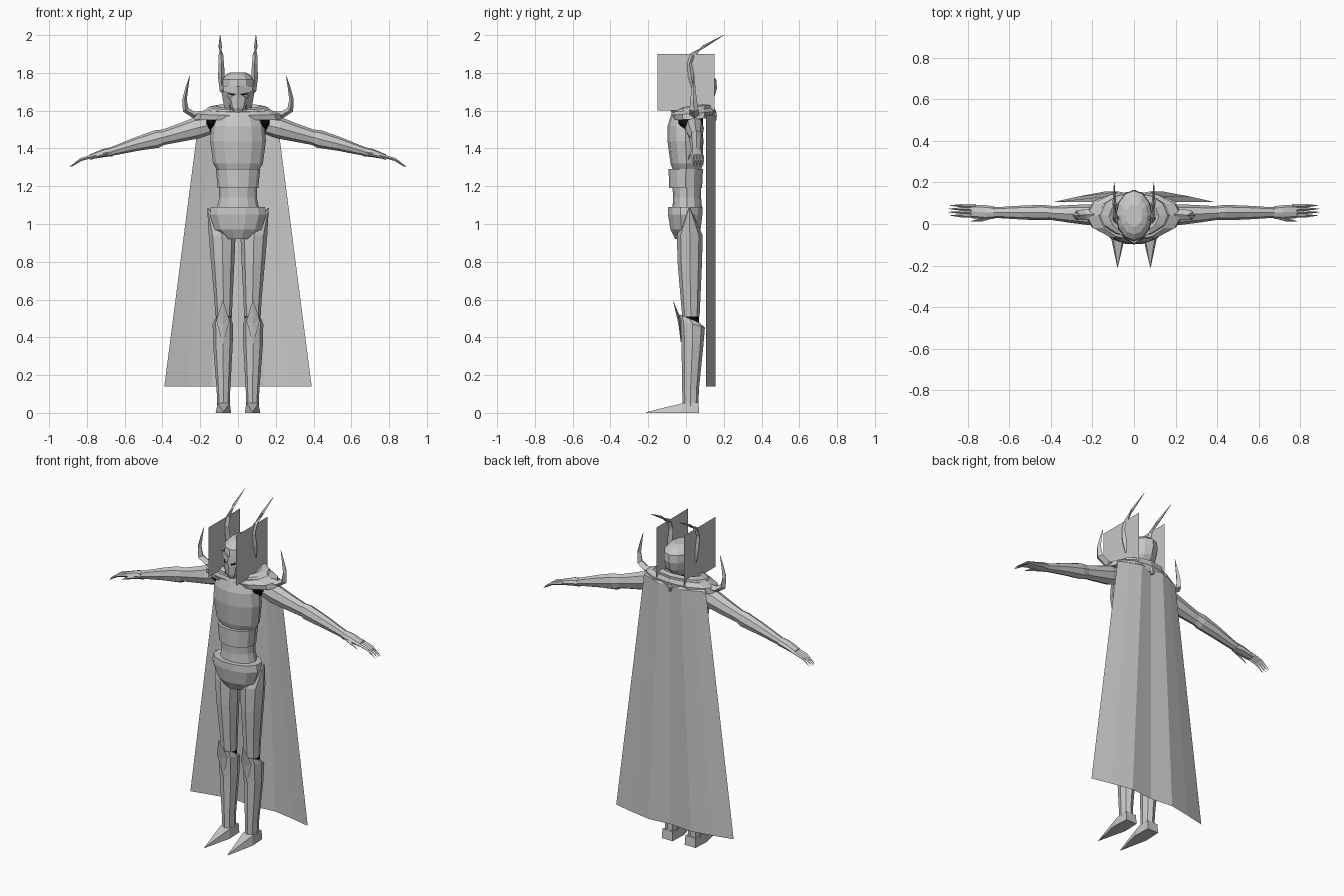
import bpy, bmesh, math
from mathutils import Vector as V


def material(name, c):
    m = bpy.data.materials.new(name)
    m.diffuse_color = (*c, 1)
    return m


GREY = material("armour grey", (0.58, 0.58, 0.58))
BLACK = material("joint black", (0.004, 0.004, 0.004))


def make(name, verts, faces, mat=GREY, mirror=False, closed=True):
    me = bpy.data.meshes.new(name)
    me.from_pydata([tuple(v) for v in verts], [], faces)
    if closed:
        bm = bmesh.new()
        bm.from_mesh(me)
        bmesh.ops.recalc_face_normals(bm, faces=bm.faces)
        bm.to_mesh(me)
        bm.free()
    me.materials.append(mat)
    ob = bpy.data.objects.new(name, me)
    bpy.context.collection.objects.link(ob)
    if mirror:
        ob.modifiers.new("mirror", 'MIRROR').use_mirror_merge = False
    return ob


def loft(name, rings, n=8, mat=GREY, mirror=False, off=0.0):
    """Skin a list of (centre, u, v) elliptical rings and cap both ends."""
    verts, faces = [], []
    for c, u, v in rings:
        for i in range(n):
            a = 2 * math.pi * i / n + off
            verts.append(V(c) + V(u) * math.cos(a) + V(v) * math.sin(a))
    for r in range(len(rings) - 1):
        for i in range(n):
            j = (i + 1) % n
            faces.append((r * n + i, r * n + j, (r + 1) * n + j, (r + 1) * n + i))
    faces.append(tuple(range(n))[::-1])
    faces.append(tuple(range((len(rings) - 1) * n, len(rings) * n)))
    return make(name, verts, faces, mat, mirror)


def column(name, rows, **kw):
    """Upright loft: rows of (z, centre x, half width, front y, back y, tilt)."""
    rings = []
    for z, cx, rx, y0, y1, tilt in rows:
        rings.append(((cx, (y0 + y1) / 2, z), (rx, 0, 0), (0, (y1 - y0) / 2, tilt)))
    return loft(name, rings, **kw)


def spike(name, pts, n=4, flat=1.0, mirror=True):
    """Tapered horn along points (x, y, z, radius)."""
    rings = []
    for i, p in enumerate(pts):
        a, b = V(pts[max(i - 1, 0)][:3]), V(pts[min(i + 1, len(pts) - 1)][:3])
        d = (b - a).normalized()
        side = V((0, 1, 0)) if abs(d.y) < 0.8 else V((1, 0, 0))
        u = d.cross(side).normalized()
        v = d.cross(u).normalized()
        rings.append((p[:3], u * p[3], v * p[3] * flat))
    return loft(name, rings, n=n, mirror=mirror)


# --- torso -------------------------------------------------------------
column("chest_plate", [
    (1.285, 0, .110, -.070, .080, 0), (1.32, 0, .132, -.082, .088, 0),
    (1.44, 0, .148, -.098, .092, 0), (1.52, 0, .140, -.097, .088, 0),
    (1.575, 0, .118, -.080, .070, 0)], n=12)
column("upper_waist_band", [
    (1.19, 0, .107, -.090, .085, 0), (1.29, 0, .118, -.092, .090, 0)], n=12)
column("lower_waist_band", [
    (1.08, 0, .112, -.072, .085, 0), (1.14, 0, .100, -.068, .080, 0),
    (1.20, 0, .102, -.072, .080, 0)], n=12)
column("hip_plate", [
    (.92, 0, .062, -.058, .045, 0), (.97, 0, .128, -.085, .080, 0),
    (1.05, 0, .156, -.099, .090, 0), (1.09, 0, .148, -.098, .090, 0)],
    n=12, off=math.pi / 12)
column("crotch_joint", [
    (.925, 0, .075, -.045, .06, 0), (.96, 0, .10, -.05, .07, 0)], mat=BLACK)
column("shoulder_joint", [
    (1.49, .125, .030, .0, .085, 0), (1.53, .132, .040, -.04, .09, 0),
    (1.57, .130, .040, -.04, .09, 0)], mat=BLACK, mirror=True)

# --- legs --------------------------------------------------------------
column("thigh", [
    (.51, .076, .044, -.020, .072, 0), (.60, .077, .048, -.028, .076, 0),
    (.80, .081, .062, -.045, .085, 0), (.94, .084, .071, -.048, .088, 0),
    (1.085, .160, .003, .015, .022, 0)], mirror=True)
column("knee_joint", [
    (.42, .076, .040, -.015, .07, 0), (.53, .076, .041, -.017, .07, 0)],
    mat=BLACK, mirror=True)
column("shin_guard", [
    (.03, .076, .034, -.018, .066, 0), (.12, .077, .036, -.020, .068, 0),
    (.36, .080, .052, -.024, .092, -.004), (.47, .080, .054, -.032, .100, -.018),
    (.50, .080, .042, -.035, .070, -.022)], mirror=True)
# pointed guard rising in front of the knee
make("knee_spike", [(.08, -.070, .60), (.045, -.035, .49), (.115, -.035, .49),
                    (.08, -.040, .47), (.08, -.020, .48), (.08, -.026, .36)],
     [(0, 1, 3), (0, 3, 2), (0, 4, 1), (0, 2, 4), (1, 5, 3), (3, 5, 2),
      (1, 4, 5), (4, 2, 5)], mirror=True)
# wedge shoe with a long pointed toe
make("foot", [(.04, .070, 0), (.112, .070, 0), (.118, -.03, 0), (.036, -.03, 0),
              (.080, -.21, 0), (.042, .066, .055), (.110, .066, .055),
              (.108, -.015, .052), (.044, -.015, .052), (.078, -.21, .004)],
     [(0, 1, 2, 4, 3), (0, 5, 6, 1), (1, 6, 7, 2), (0, 3, 8, 5), (5, 8, 7, 6),
      (8, 9, 7), (3, 4, 9, 8), (2, 7, 9, 4)], mirror=True)

# --- arms --------------------------------------------------------------
def sleeve(name, rows):
    """Sideways loft: rows of (x, y, z, half depth, half height)."""
    loft(name, [((x, y, z), (0, ry, 0), (.25 * rz, 0, rz)) for x, y, z, ry, rz in rows],
         mirror=True)


sleeve("upper_arm", [(.14, .045, 1.525, .042, .045), (.22, .045, 1.508, .050, .055),
                     (.30, .048, 1.485, .043, .047), (.41, .053, 1.455, .032, .038)])
sleeve("forearm", [(.37, .053, 1.468, .030, .034), (.43, .055, 1.450, .037, .046),
                   (.53, .055, 1.425, .034, .036), (.69, .055, 1.378, .024, .020)])
sleeve("hand", [(.67, .055, 1.382, .029, .024), (.71, .056, 1.376, .034, .021),
                (.78, .060, 1.356, .032, .013)])
for k in range(4):
    y = .038 + .016 * k
    spike("finger", [(.76, y, 1.362, .009), (.83, y + .002, 1.342, .008),
                     (.895 - .008 * abs(k - 1.5), y + .003, 1.303, .001)])
spike("thumb", [(.69, .035, 1.372, .011), (.735, .020, 1.362, .009),
                (.785, .013, 1.340, .001)])

# --- collar and shoulder guards ---------------------------------------
column("lower_collar", [
    (1.555, 0, .235, -.070, .150, .006), (1.585, 0, .225, -.080, .158, .01),
    (1.605, 0, .170, -.075, .150, .012)], n=12)
column("upper_collar", [
    (1.59, 0, .185, -.065, .145, .012), (1.618, 0, .160, -.060, .150, .014),
    (1.625, 0, .120, -.045, .120, .012), (1.595, 0, .070, -.020, .080, .005)], n=12)
spike("shoulder_horn", [(.15, .045, 1.580, .020), (.235, .045, 1.578, .018),
                        (.277, .042, 1.605, .017), (.283, .040, 1.660, .012),
                        (.270, .040, 1.725, .007), (.255, .042, 1.785, .001)], flat=1.4)

# --- head --------------------------------------------------------------
column("neck", [(1.54, 0, .055, -.02, .08, 0), (1.66, 0, .055, -.03, .08, 0)], mat=BLACK)
column("helmet", [
    (1.625, 0, .058, -.045, .110, 0), (1.67, 0, .080, -.072, .150, 0),
    (1.72, 0, .088, -.084, .164, 0), (1.765, 0, .085, -.078, .160, 0),
    (1.79, 0, .064, -.050, .130, 0), (1.803, 0, .040, -.015, .095, 0)], n=12)
column("face_guard", [
    (1.575, 0, .014, -.070, -.03, 0), (1.615, 0, .040, -.088, .0, 0),
    (1.665, 0, .055, -.090, .0, 0), (1.685, 0, .030, -.095, .0, 0)], n=8)
make("brow", [(0, -.10, 1.685), (.075, -.045, 1.70), (.08, -.04, 1.73),
              (0, -.094, 1.73), (0, -.07, 1.70), (.07, -.02, 1.715)],
     [(0, 1, 2, 3), (0, 4, 5, 1), (1, 5, 2), (3, 2, 5, 4)], mirror=True)
make("eye_slot", [(.018, -.094, 1.680), (.05, -.062, 1.686), (.05, -.064, 1.693),
                  (.018, -.094, 1.688)], [(0, 1, 2, 3)], BLACK, True, False)
make("cheek_guard", [(.055, -.055, 1.69), (.088, .01, 1.70), (.070, .01, 1.60),
                     (.040, -.065, 1.60), (.050, -.02, 1.65)],
     [(0, 1, 2, 3), (0, 4, 1), (1, 4, 2), (2, 4, 3), (3, 4, 0)], mirror=True)
spike("helmet_horn", [(.084, .040, 1.70, .012), (.088, .028, 1.78, .018),
                      (.088, .018, 1.85, .014), (.090, .035, 1.895, .012),
                      (.094, .095, 1.940, .008), (.095, .200, 2.0, .001)], flat=1.2)
# thin square panels either side of the head
make("side_panel", [(.092, -.15, 1.60), (.092, .15, 1.60), (.092, .15, 1.90),
                    (.092, -.15, 1.90)], [(0, 1, 2, 3)], mirror=True, closed=False)

# --- cape --------------------------------------------------------------
T = (-1, -.69, -.36, 0, .36, .69, 1)
FOLD = (.105, .132, .156, .142, .156, .132, .105)
rows = [(1.615, .15, -.025), (1.575, .205, 0), (.14, .39, 0)]
verts = [(t * w, y + dy, z) for z, w, dy in rows for t, y in zip(T, FOLD)]
n = len(T)
faces = [(r * n + i, r * n + i + 1, (r + 1) * n + i + 1, (r + 1) * n + i)
         for r in range(len(rows) - 1) for i in range(n - 1)]
make("cape", verts, [f[::-1] for f in faces], closed=False)
# small clasp on the back of the collar
column("cape_clasp", [(1.545, 0, .008, .145, .160, 0), (1.575, 0, .016, .140, .166, 0),
                      (1.60, 0, .006, .140, .160, 0)], n=6)
